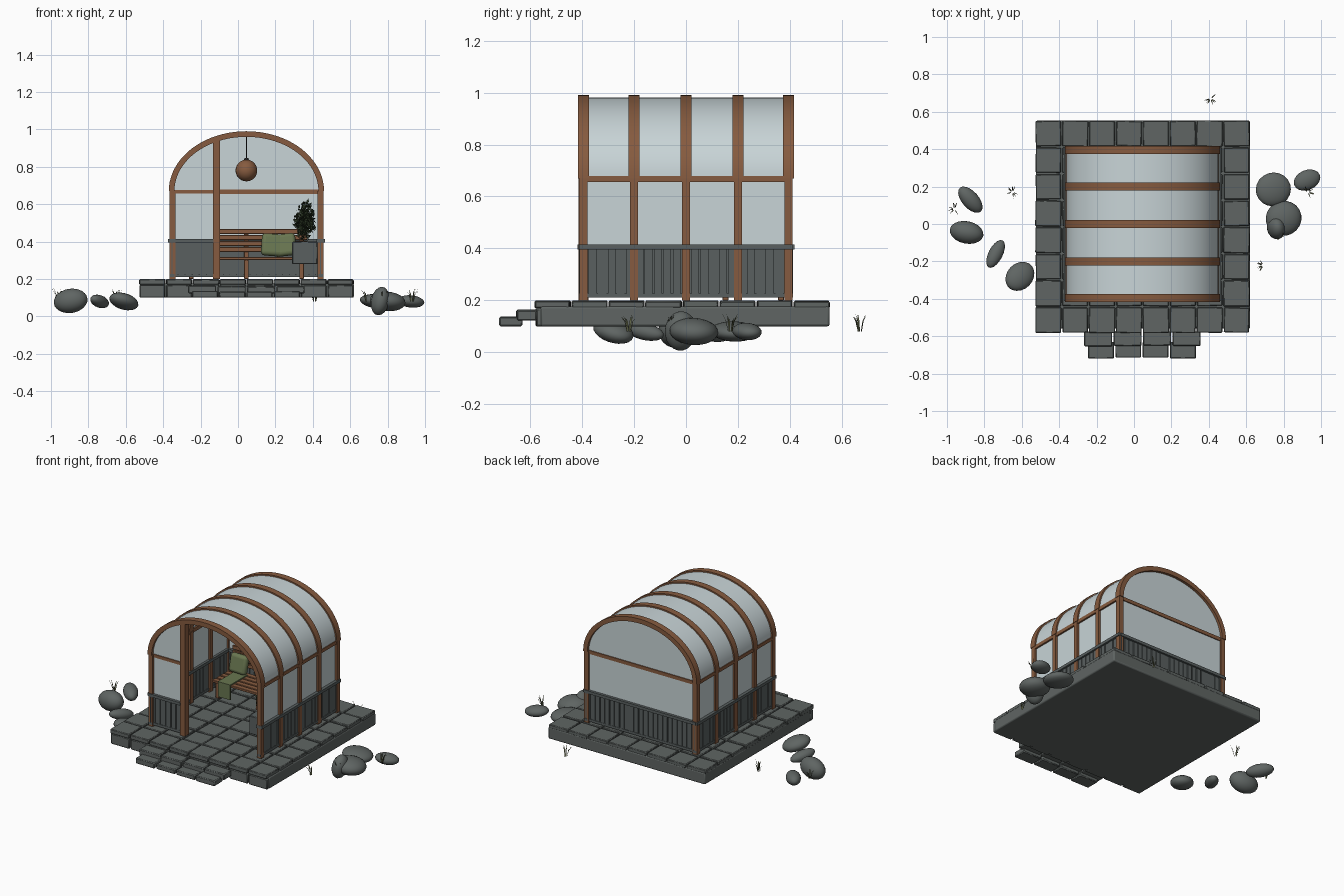
import bpy, bmesh, math, random
from mathutils import Matrix, Vector, Euler

random.seed(4)
if bpy.data.objects.get("Cube"):
    bpy.data.objects.remove(bpy.data.objects["Cube"])


def material(name, r, g, b):
    m = bpy.data.materials.new(name)
    m.use_nodes = True
    m.diffuse_color = (r, g, b, 1)
    node = m.node_tree.nodes["Principled BSDF"]
    node.inputs["Base Color"].default_value = (r, g, b, 1)
    node.inputs["Roughness"].default_value = 0.9
    return m


STONE = material("grey stone", 0.115, 0.13, 0.125)
PAINT = material("slate paint", 0.10, 0.117, 0.117)
WOOD = material("brown wood", 0.24, 0.105, 0.05)
GLASS = material("pale glass", 0.58, 0.66, 0.68)
FABRIC = material("sage fabric", 0.14, 0.18, 0.08)
LEAF = material("dark leaf", 0.025, 0.04, 0.018)
GRASS = material("dry grass", 0.11, 0.12, 0.06)
CORD = material("dark cord", 0.02, 0.02, 0.02)

CX, HALF = 0.045, 0.415           # house centre line and half width
FLOOR, SPRING, RISE = 0.2, 0.67, 0.32
RIBS = [-0.395, -0.2, 0, 0.2, 0.395]
made = []


def finish(bm, name, mat, bevel=0, segments=1):
    bmesh.ops.recalc_face_normals(bm, faces=bm.faces)
    me = bpy.data.meshes.new(name)
    bm.to_mesh(me)
    bm.free()
    me.materials.append(mat)
    ob = bpy.data.objects.new(name, me)
    bpy.context.collection.objects.link(ob)
    if bevel:
        mod = ob.modifiers.new("soft_edges", "BEVEL")
        mod.width, mod.segments = bevel, segments
    made.append(ob)
    return ob


def box(bm, x, y, z, rot=(0, 0, 0)):
    """Box from (min, max) spans, turned about its centre."""
    spans = (x, y, z)
    centre = Vector([(s[0] + s[1]) / 2 for s in spans])
    size = Vector([s[1] - s[0] for s in spans])
    mat = Matrix.LocRotScale(centre, Euler(rot), size)
    bmesh.ops.create_cube(bm, size=1, matrix=mat)


def prism(bm, pts, y0, y1):
    """Extrude an xz outline along y."""
    face = bm.faces.new([bm.verts.new((x, y0, z)) for x, z in pts])
    out = bmesh.ops.extrude_face_region(bm, geom=[face])["geom"]
    moved = [v for v in out if isinstance(v, bmesh.types.BMVert)]
    bmesh.ops.translate(bm, verts=moved, vec=(0, y1 - y0, 0))


def arc(inset, n=40):
    return [(CX - (HALF - inset) * math.cos(math.pi * i / n),
             SPRING + (RISE - inset) * math.sin(math.pi * i / n)) for i in range(n + 1)]


def arch(bm, outer, inner, y0, y1):
    """Curved band made of one quad strip per side."""
    rows = [[bm.verts.new((x, y, z)) for x, z in arc(i)]
            for i, y in ((outer, y0), (outer, y1), (inner, y1), (inner, y0))]
    for a, b in zip(rows, rows[1:] + rows[:1]):
        for i in range(len(a) - 1):
            bm.faces.new((a[i], a[i + 1], b[i + 1], b[i]))
    for i in (0, -1):
        bm.faces.new([r[i] for r in rows])


# Foundation slab
bm = bmesh.new()
box(bm, (-0.525, 0.62), (-0.56, 0.553), (0.1, 0.177))
finish(bm, "foundation_slab", STONE, 0.008, 2)

# Paving, eight by eight
bm = bmesh.new()
step = 1.15 / 8
for i in range(8):
    for j in range(8):
        x, y = -0.53 + i * step, -0.585 + j * 0.1425
        g = random.uniform(0.002, 0.005)
        box(bm, (x + g, x + step - g), (y + g, y + 0.1425 - g),
            (0.17, FLOOR - random.uniform(0, 0.005)), (0, 0, random.uniform(-0.025, 0.025)))
finish(bm, "paving_stones", STONE, 0.004)

# Front edge blocks and the two steps
bm = bmesh.new()
for n, x0, x1, y, z in ((8, -0.53, 0.62, (-0.58, -0.54), (0.1, 0.172)),
                        (4, -0.27, 0.36, (-0.655, -0.575), (0.122, 0.165)),
                        (4, -0.25, 0.335, (-0.72, -0.63), (0.1, 0.137))):
    w = (x1 - x0) / n
    for i in range(n):
        d = random.uniform(0, 0.006)
        box(bm, (x0 + i * w + 0.004, x0 + (i + 1) * w - 0.004), (y[0] + d, y[1]), (z[0], z[1] - d))
finish(bm, "step_stones", STONE, 0.005)

# Arched ribs with posts
bm = bmesh.new()
for y in RIBS:
    arch(bm, 0, 0.03, y - 0.021, y + 0.021)
    for s in (-1, 1):
        x = CX + s * (HALF - 0.019)
        box(bm, (x - 0.016, x + 0.016), (y - 0.016, y + 0.016), (FLOOR, SPRING))
finish(bm, "arched_ribs", WOOD)

# Door post and cross bars
bm = bmesh.new()
box(bm, (-0.133, -0.097), (-0.415, -0.375), (FLOOR, 0.945))
box(bm, (-0.35, -0.12), (-0.405, -0.385), (0.657, 0.677))
box(bm, (-0.35, 0.44), (0.385, 0.405), (0.655, 0.678))
for s in (-1, 1):
    x = CX + s * 0.398
    box(bm, (x - 0.012, x + 0.012), (-0.395, 0.395), (0.655, 0.678))
finish(bm, "cross_bars", WOOD)

# Roof and side glass
bm = bmesh.new()
arch(bm, 0.009, 0.017, -0.395, 0.395)
for s in (-1, 1):
    x = CX + s * 0.395
    box(bm, (x - 0.004, x + 0.004), (-0.395, 0.395), (0.4, SPRING))
finish(bm, "roof_and_side_glass", GLASS)

# End glass: full back, narrow front bay
bm = bmesh.new()
curve = arc(0.02)
prism(bm, [(curve[0][0], 0.4)] + curve + [(curve[-1][0], 0.4)], 0.391, 0.399)
bay = [p for p in curve if p[0] < -0.11]
prism(bm, [(bay[0][0], 0.4)] + bay + [(bay[-1][0], 0.4)], -0.399, -0.391)
finish(bm, "end_glass", GLASS)

# Plank wainscot with rails
bm = bmesh.new()


def wainscot(a, b, at, along_y):
    def put(u, half, z):
        v = (at - half, at + half)
        box(bm, *((v, u) if along_y else (u, v)), z)
    put((a, b), 0.003, (0.215, 0.4))
    put((a, b), 0.012, (0.21, 0.226))
    put((a, b), 0.022, (0.396, 0.415))
    n = round((b - a) / 0.036)
    w = (b - a) / n
    for i in range(n):
        put((a + i * w + random.uniform(0.001, 0.004), a + (i + 1) * w - random.uniform(0.001, 0.004)),
            random.uniform(0.008, 0.011), (0.215, 0.4))


for s in (-1, 1):
    wainscot(-0.412, 0.412, CX + s * 0.397, True)
wainscot(-0.36, 0.45, 0.395, False)
wainscot(-0.36, -0.13, -0.395, False)
finish(bm, "plank_wainscot", PAINT)

# Slatted bench
bm = bmesh.new()
for i in range(5):
    y = 0.13 + i * 0.042
    box(bm, (-0.28, 0.37), (y, y + 0.034), (0.302, 0.317))
for i in range(4):
    z = 0.345 + i * 0.032
    box(bm, (-0.28, 0.37), (0.34, 0.354), (z, z + 0.025))
for x in (-0.25, 0.045, 0.34):
    for y, top in ((0.14, 0.302), (0.354, 0.465)):
        box(bm, (x - 0.012, x + 0.012), (y, y + 0.024), (FLOOR, top))
    box(bm, (x - 0.01, x + 0.01), (0.14, 0.37), (0.282, 0.302))
finish(bm, "slatted_bench", WOOD, 0.002)

# Pillows and throw
bm = bmesh.new()
for x, tilt in ((0.185, 0.08), (0.25, -0.12), (-0.2, 0.05)):
    box(bm, (x - 0.06, x + 0.06), (0.275, 0.32), (0.322, 0.442), (-0.2, tilt, tilt))
finish(bm, "pillows", FABRIC, 0.02, 4)
bm = bmesh.new()
box(bm, (-0.23, -0.14), (0.118, 0.3), (0.317, 0.325))
box(bm, (-0.23, -0.14), (0.118, 0.126), (0.225, 0.325))
finish(bm, "bench_throw", FABRIC)

# Hanging lamp
bm = bmesh.new()
bmesh.ops.create_uvsphere(bm, u_segments=24, v_segments=16, radius=0.058,
                          matrix=Matrix.Translation((CX, 0, 0.78)))
finish(bm, "lamp_globe", WOOD)
bm = bmesh.new()
bmesh.ops.create_cone(bm, cap_ends=True, segments=8, radius1=0.003, radius2=0.003, depth=0.14,
                      matrix=Matrix.Translation((CX, 0, 0.9)))
bmesh.ops.create_cone(bm, cap_ends=True, segments=12, radius1=0.014, radius2=0.01, depth=0.012,
                      matrix=Matrix.Translation((CX, 0, 0.84)))
finish(bm, "lamp_cord", CORD)

# Wall planter and its bush
bm = bmesh.new()
box(bm, (0.29, 0.425), (-0.3, -0.12), (0.28, 0.4))
finish(bm, "wall_planter", PAINT, 0.004)
bm = bmesh.new()
for i in range(420):
    d = Vector([random.gauss(0, 1) for _ in range(3)]).normalized() * random.uniform(0.3, 1)
    c = Vector((0.36 + d.x * 0.06, -0.21 + d.y * 0.08, 0.51 + d.z * 0.11))
    turn = Euler([random.uniform(0, 6.3) for _ in range(3)]).to_matrix()
    shape = ((-0.016, 0), (0, 0.007), (0.016, 0), (0, -0.007))
    bm.faces.new([bm.verts.new(c + turn @ Vector((u, v, 0))) for u, v in shape])
finish(bm, "bush_leaves", LEAF)

# Garden rocks: centre, half sizes, turn about z, tilt about y
bm = bmesh.new()
for centre, half, turn, tilt in (
        ((-0.895, -0.045, 0.083), (0.092, 0.06, 0.065), -0.2, -0.15),
        ((-0.875, 0.13, 0.08), (0.085, 0.045, 0.04), -0.85, 0.1),
        ((-0.74, -0.16, 0.08), (0.083, 0.038, 0.033), 1.1, 0.2),
        ((-0.61, -0.28, 0.08), (0.088, 0.07, 0.042), 0.8, 0.3),
        ((0.745, 0.185, 0.08), (0.095, 0.09, 0.038), 0.3, 0.12),
        ((0.8, 0.03, 0.08), (0.097, 0.093, 0.052), 0.5, 0.1),
        ((0.76, -0.02, 0.082), (0.048, 0.062, 0.077), 0.2, 0.2),
        ((0.925, 0.235, 0.08), (0.074, 0.053, 0.033), 0.4, 0.1)):
    bmesh.ops.create_icosphere(bm, subdivisions=3, radius=1,
                               matrix=Matrix.LocRotScale(Vector(centre), Euler((0, tilt, turn)), Vector(half)))
finish(bm, "garden_rocks", STONE)

# Grass tufts of thin tapering blades
bm = bmesh.new()
for x, y in ((0.41, 0.67), (-0.96, 0.08), (-0.65, 0.17), (0.93, 0.17), (0.69, -0.22), (0.77, -0.06)):
    for i in range(9):
        a = random.uniform(0, 6.3)
        out = Vector((math.cos(a), math.sin(a), 0))
        side = Vector((-out.y, out.x, 0)) * 0.0022
        root = Vector((x, y, 0.08)) + out * 0.008
        mid = root + out * 0.01 + Vector((0, 0, 0.04))
        tip = root + out * 0.028 + Vector((0, 0, random.uniform(0.05, 0.075)))
        r0, r1, m0, m1, t = [bm.verts.new(p) for p in (root - side, root + side, mid - side, mid + side, tip)]
        bm.faces.new((r0, r1, m1, m0))
        bm.faces.new((m0, m1, t))
finish(bm, "grass_tufts", GRASS)

# Smooth the curved parts, keep corners crisp
bpy.ops.object.select_all(action="DESELECT")
for ob in made:
    ob.select_set(True)
bpy.context.view_layer.objects.active = made[0]
bpy.ops.object.shade_smooth_by_angle(angle=math.radians(30))
